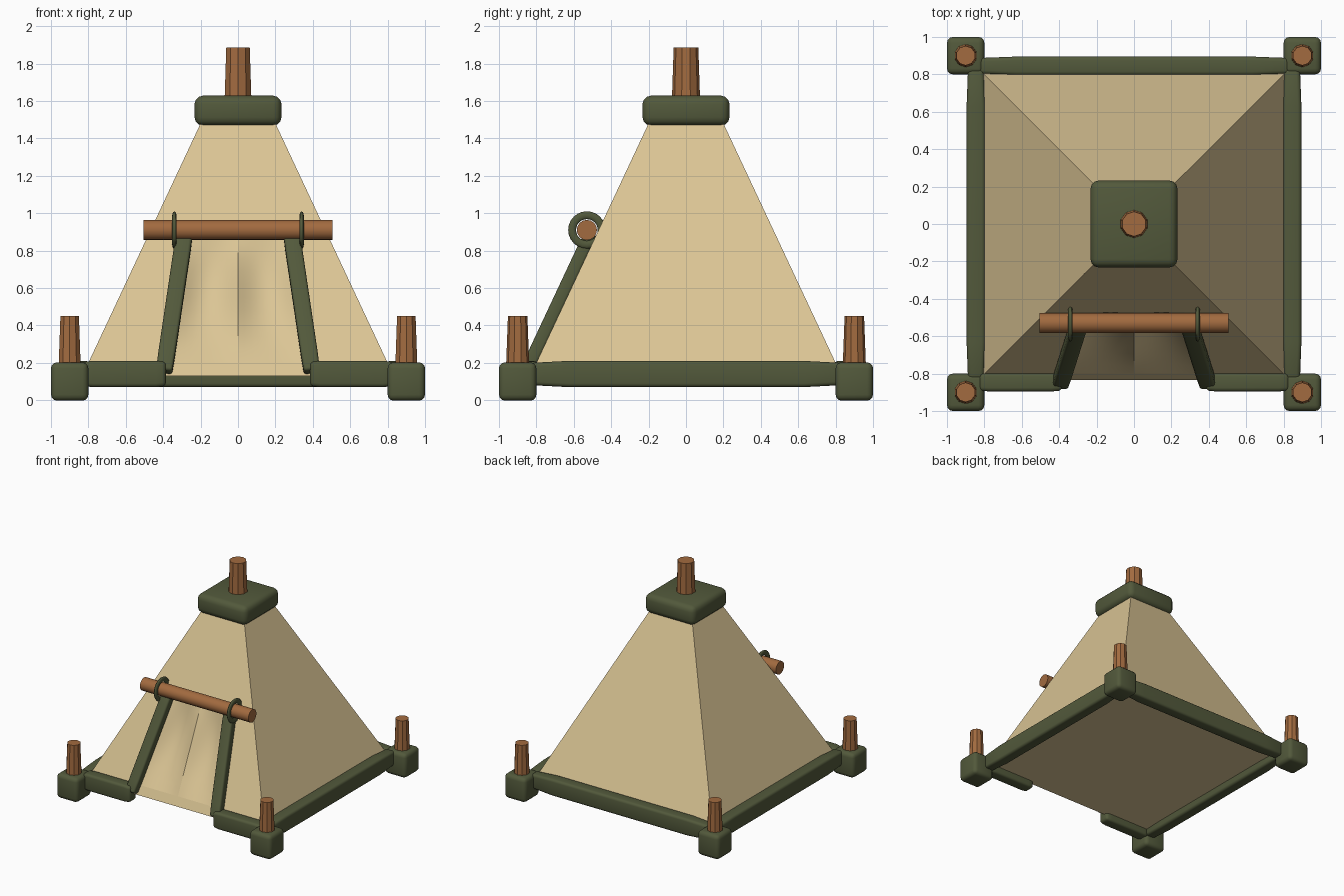
import bpy, bmesh, math
from mathutils import Matrix, Vector

if "Cube" in bpy.data.objects:
    bpy.data.objects.remove(bpy.data.objects["Cube"])


def material(name, rgb):
    m = bpy.data.materials.new(name)
    m.diffuse_color = (*rgb, 1)
    m.use_nodes = True
    m.node_tree.nodes["Principled BSDF"].inputs["Base Color"].default_value = m.diffuse_color
    return m


CANVAS = material("tan canvas", (0.71, 0.56, 0.30))
GREEN = material("olive green", (0.085, 0.10, 0.044))
WOOD = material("brown wood", (0.36, 0.145, 0.05))


def finish(name, bm, mat, angle=35):
    bmesh.ops.recalc_face_normals(bm, faces=bm.faces)
    me = bpy.data.meshes.new(name)
    bm.to_mesh(me)
    bm.free()
    ob = bpy.data.objects.new(name, me)
    bpy.context.collection.objects.link(ob)
    me.materials.append(mat)
    bpy.ops.object.select_all(action='DESELECT')
    ob.select_set(True)
    bpy.context.view_layer.objects.active = ob
    if angle:
        bpy.ops.object.shade_smooth_by_angle(angle=math.radians(angle))
    return ob


def round_edges(bm, width):
    bmesh.ops.recalc_face_normals(bm, faces=bm.faces)
    edges = [e for e in bm.edges if e.calc_face_angle(0) > 0.6]
    bmesh.ops.bevel(bm, geom=edges, offset=width, segments=3, profile=0.5, affect='EDGES')


def block(name, centre, size, bevel):
    bm = bmesh.new()
    bmesh.ops.create_cube(bm, size=1)
    bmesh.ops.scale(bm, vec=size, verts=bm.verts)
    bmesh.ops.translate(bm, vec=centre, verts=bm.verts)
    round_edges(bm, bevel)
    return finish(name, bm, GREEN)


def bar(name, p0, p1, up, width, height, ends=0.85, bevel=0.02):
    """Padded bar from p0 to p1 that narrows slightly at its ends."""
    p0, p1 = Vector(p0), Vector(p1)
    d = (p1 - p0).normalized()
    side = d.cross(Vector(up)).normalized()
    top = side.cross(d)
    bm = bmesh.new()
    rings = []
    for t, s in ((0, ends), (0.12, 1), (0.88, 1), (1, ends)):
        c = p0.lerp(p1, t)
        rings.append([bm.verts.new(c + side * a * s * width / 2 + top * b * s * height / 2)
                      for a, b in ((-1, -1), (1, -1), (1, 1), (-1, 1))])
    for r, q in zip(rings, rings[1:]):
        for i in range(4):
            j = (i + 1) % 4
            bm.faces.new((r[i], r[j], q[j], q[i]))
    bm.faces.new(rings[0])
    bm.faces.new(rings[-1])
    round_edges(bm, bevel)
    return finish(name, bm, GREEN)


def pole(name, centre, r1, r2, depth, sides, rot=Matrix()):
    bm = bmesh.new()
    bmesh.ops.create_cone(bm, cap_ends=True, segments=sides, radius1=r1, radius2=r2,
                          depth=depth, matrix=Matrix.Translation(centre) @ rot)
    return finish(name, bm, WOOD, 30)


# Canvas slope: half width at a given height
def half(z):
    return 0.8 - (z - 0.2) * 0.6 / 1.28


Z0, Z1, D0, D1 = 0.13, 1.5, 0.2, 0.9      # canvas and doorway heights
W0, W1 = 0.37, 0.27                       # doorway half widths

# Canvas pyramid with a doorway in the front
bm = bmesh.new()
h0, h1 = half(Z0), half(Z1)
lo = [bm.verts.new((x * h0, y * h0, Z0)) for x, y in ((-1, -1), (1, -1), (1, 1), (-1, 1))]
hi = [bm.verts.new((x * h1, y * h1, Z1)) for x, y in ((-1, -1), (1, -1), (1, 1), (-1, 1))]
for i in (1, 2, 3):
    j = (i + 1) % 4
    bm.faces.new((lo[i], lo[j], hi[j], hi[i]))
door = [bm.verts.new((x, -half(z), z)) for x, z in ((-W0, D0), (W0, D0), (W1, D1), (-W1, D1))]
outer = [lo[0], lo[1], hi[1], hi[0]]
for i in range(4):
    j = (i + 1) % 4
    bm.faces.new((outer[i], outer[j], door[j], door[i]))
bm.faces.new(lo[::-1])
bm.faces.new(hi)
finish("canvas_walls", bm, CANVAS, 0)

# Two door flaps, each sagging softly inward
N = 10
for sx, side in ((-1, "left"), (1, "right")):
    bm = bmesh.new()
    grid = []
    for k in range(N + 1):
        v = k / N
        z = D0 + (D1 - D0) * v
        w = W0 + (W1 - W0) * v
        grid.append([bm.verts.new((sx * w * i / N,
                                   -half(z) + 0.07 * math.sin(math.pi * i / N) * math.sin(math.pi * v), z))
                     for i in range(N + 1)])
    for k in range(N):
        for i in range(N):
            f = [grid[k][i], grid[k][i + 1], grid[k + 1][i + 1], grid[k + 1][i]]
            bm.faces.new(f if sx > 0 else f[::-1])
    flap = finish(side + "_door_flap", bm, CANVAS, 60)
    if flap.data.polygons[0].normal.y > 0:
        flap.data.flip_normals()

# Corner blocks with pegs
for sx, a in ((-1, "left"), (1, "right")):
    for sy, b in ((-1, "front"), (1, "back")):
        block(f"{b}_{a}_corner_block", (sx * 0.9, sy * 0.9, 0.1), (0.2, 0.2, 0.205), 0.032)
        pole(f"{b}_{a}_peg", (sx * 0.9, sy * 0.9, 0.315), 0.062, 0.052, 0.27, 10)

# Base rails, door trims and rings on both sides
slope = Vector((0, -1.28, 0.6)).normalized()
for s, a in ((-1, "left"), (1, "right")):
    bar(a + "_rail", (s * 0.845, -0.83, 0.14), (s * 0.845, 0.83, 0.14), (0, 0, 1), 0.1, 0.14)
    bar(a + "_front_rail", (s * 0.83, -0.845, 0.14), (s * 0.385, -0.845, 0.14),
        (0, 0, 1), 0.1, 0.14, 0.92)
    foot = Vector((s * 0.395, -half(0.14), 0.14)) + slope * 0.03
    head = Vector((s * 0.285, -half(0.88), 0.88)) + slope * 0.03
    bar(a + "_door_trim", foot, head, slope, 0.09, 0.07, 0.95, 0.015)
    bpy.ops.mesh.primitive_torus_add(major_segments=24, minor_segments=8, major_radius=0.079,
                                     minor_radius=0.021, location=(s * 0.34, -0.53, 0.91),
                                     rotation=(0, math.pi / 2, 0))
    ring = bpy.context.object
    ring.name = a + "_beam_ring"
    ring.scale.z = 0.55
    ring.data.materials.append(GREEN)
    bpy.ops.object.shade_smooth_by_angle(angle=math.radians(60))
bar("back_rail", (-0.83, 0.845, 0.14), (0.83, 0.845, 0.14), (0, 0, 1), 0.1, 0.14)

# Beam over the door
pole("door_beam", (0, -0.53, 0.91), 0.054, 0.054, 1.01, 16, Matrix.Rotation(math.pi / 2, 4, 'Y'))

# Top cap and centre pole
block("top_cap", (0, 0, 1.548), (0.465, 0.465, 0.16), 0.045)
pole("centre_pole", (0, 0, 1.72), 0.077, 0.066, 0.33, 10)
